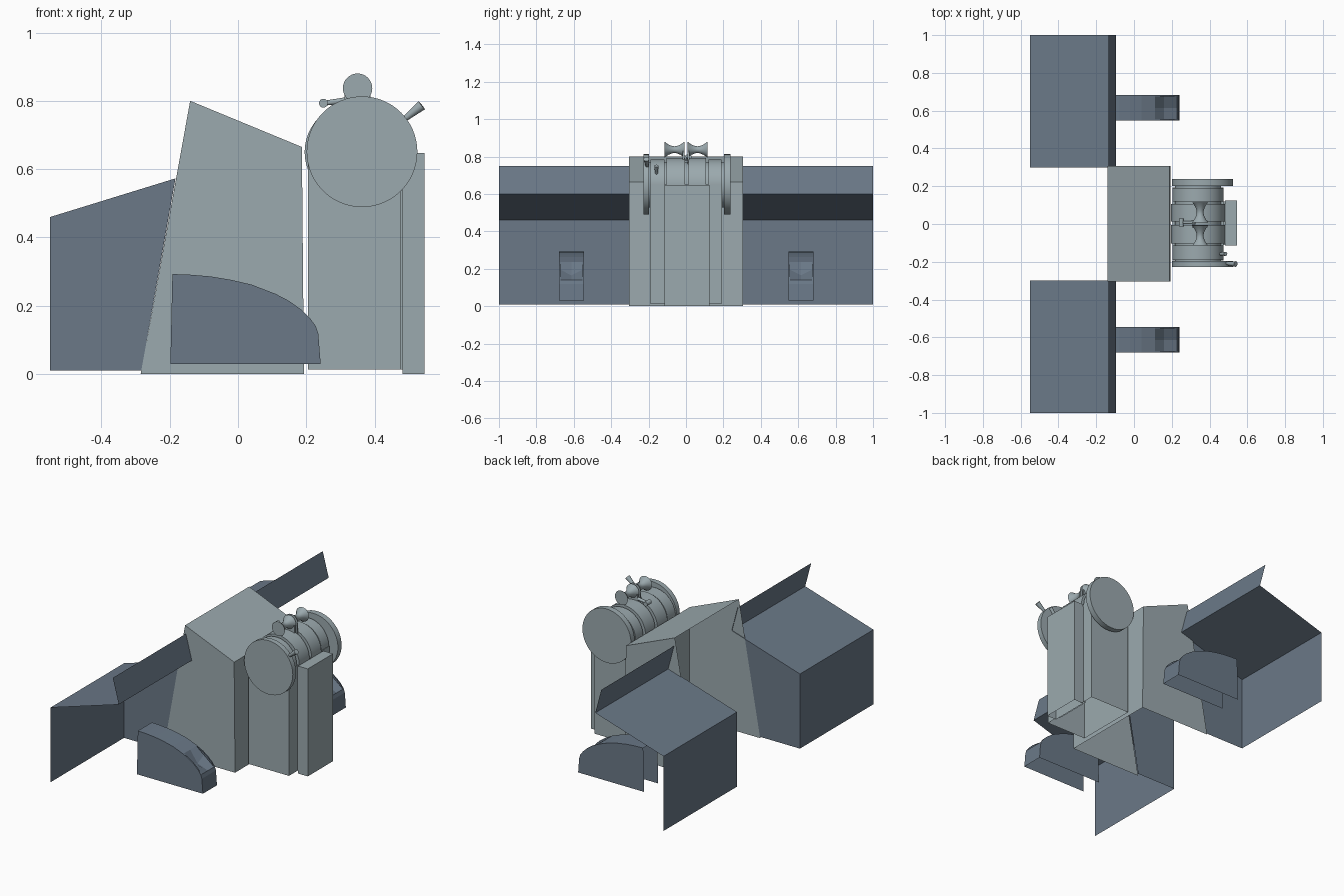
import bpy, bmesh, math
from mathutils import Vector, Matrix

if "Cube" in bpy.data.objects:
    bpy.data.objects.remove(bpy.data.objects["Cube"])


def material(name, rgb):
    m = bpy.data.materials.new(name)
    m.diffuse_color = (*rgb, 1)
    m.use_nodes = True
    m.node_tree.nodes["Principled BSDF"].inputs["Base Color"].default_value = m.diffuse_color
    return m


BLUE = material("slate_blue", (0.145, 0.19, 0.245))
GREY = material("pale_grey", (0.33, 0.40, 0.425))


def finish(name, bm, mat, smooth=False):
    me = bpy.data.meshes.new(name)
    bm.to_mesh(me)
    bm.free()
    me.materials.append(mat)
    ob = bpy.data.objects.new(name, me)
    bpy.context.collection.objects.link(ob)
    if smooth:
        bpy.ops.object.select_all(action='DESELECT')
        ob.select_set(True)
        bpy.context.view_layer.objects.active = ob
        bpy.ops.object.shade_smooth_by_angle(angle=math.radians(35))
    return ob


def sheets(name, polys, mat):
    """Thin shell made of flat polygons."""
    bm = bmesh.new()
    for p in polys:
        bm.faces.new([bm.verts.new(c) for c in p])
    bmesh.ops.remove_doubles(bm, verts=bm.verts, dist=1e-4)
    bmesh.ops.recalc_face_normals(bm, faces=bm.faces)
    return finish(name, bm, mat)


def strip(profile, y0, y1):
    """Quads along an xz profile, spanning y0..y1."""
    return [[(a[0], y0, a[1]), (b[0], y0, b[1]), (b[0], y1, b[1]), (a[0], y1, a[1])]
            for a, b in zip(profile, profile[1:])]


def side(profile, y):
    return [(x, y, z) for x, z in profile]


def open_box(name, x0, x1, y0, y1, z0, z1, mat):
    """Box without a bottom."""
    prof = [(x0, z0), (x0, z1), (x1, z1), (x1, z0)]
    return sheets(name, strip(prof, y0, y1) + [side(prof, y0), side(prof, y1)], mat)


def rod(name, a, b, r0, r1, mat, seg=24):
    """Cylinder or cone between two points."""
    a, b = Vector(a), Vector(b)
    d = b - a
    bm = bmesh.new()
    bmesh.ops.create_cone(bm, cap_ends=True, segments=seg, radius1=r0, radius2=r1, depth=d.length,
                          matrix=Matrix.Translation((a + b) / 2) @ d.to_track_quat('Z', 'Y').to_matrix().to_4x4())
    return finish(name, bm, mat, True)


# Side dashboards: rear plate, inner wall, sloping shelf and raised screen
for tag, s in (("right", -1), ("left", 1)):
    yi, yo = 0.3 * s, 1.0 * s
    back = [(-0.55, 0.01), (-0.55, 0.46), (-0.095, 0.60), (-0.135, 0.75)]
    wall = [(-0.55, 0.01), (-0.55, 0.46), (-0.183, 0.573), (-0.283, 0.01)]
    sheets("dashboard_" + tag, strip(back, yi, yo) + [side(wall, yi)], BLUE)

# Pedal housings, hollow, with a curved top and a recess at the front
for tag, yc in (("right", -0.613), ("left", 0.615)):
    y0, y1 = yc - 0.067, yc + 0.067
    a, b = y0 + 0.008, y1 - 0.008
    rear = [(-0.192, 0.293), (-0.14, 0.291), (-0.08, 0.286), (-0.02, 0.276), (0.04, 0.262), (0.11, 0.235)]
    gap = [(0.11, 0.235), (0.15, 0.214), (0.185, 0.189), (0.21, 0.165), (0.228, 0.14)]
    nose = [(0.228, 0.14), (0.235, 0.118), (0.242, 0.03)]
    outline = [(-0.198, 0.03)] + rear + gap[1:] + nose[1:]
    faces = strip(rear, y0, y1) + strip(nose, y0, y1)
    faces += strip(gap, y0, a) + strip(gap, b, y1)
    faces += [side(outline, y0), side(outline, y1)]
    # V-shaped pedal plate inside the recess
    faces += [[(0.11, y, 0.235), (0.11, yc, 0.235), (0.16, yc, 0.165), (0.16, y, 0.195)] for y in (a, b)]
    faces += [[(0.16, y, 0.195), (0.16, yc, 0.165), (0.228, yc, 0.14), (0.228, y, 0.14)] for y in (a, b)]
    sheets("pedal_housing_" + tag, faces, BLUE)

# Centre console: sloping top, front wall and side walls, open behind and below
con = [(-0.285, 0), (-0.14, 0.80), (0.187, 0.665), (0.193, 0)]
sheets("centre_console", strip(con[1:], -0.304, 0.306) + [side(con, -0.304), side(con, 0.306)], GREY)

# Lever pedestal
open_box("pedestal", 0.205, 0.475, -0.193, 0.192, 0.014, 0.65, GREY)
open_box("pedestal_front", 0.482, 0.546, -0.115, 0.125, 0, 0.648, GREY)
open_box("pedestal_joint", 0.46, 0.484, -0.11, 0.12, 0.014, 0.64, GREY)

# Rounded drum segments with a smaller core showing in the slots
for i, (y0, y1) in enumerate(((-0.19, -0.115), (-0.103, -0.006), (0.014, 0.107), (0.119, 0.19))):
    r = 0.135 if i in (0, 3) else 0.143
    rod(f"drum_segment_{i + 1}", (0.338, y0, 0.65), (0.338, y1, 0.65), r, r, GREY, 48)
rod("drum_core", (0.338, -0.2, 0.65), (0.338, 0.205, 0.65), 0.122, 0.122, GREY, 48)

# Trim wheels
for tag, y0, y1 in (("right", -0.228, -0.197), ("left", 0.202, 0.237)):
    rod("trim_wheel_" + tag, (0.363, y0, 0.651), (0.363, y1, 0.651), 0.162, 0.162, GREY, 64)
rod("trim_wheel_handle", (0.488, -0.208, 0.747), (0.538, -0.212, 0.787), 0.008, 0.015, GREY)

# Thrust levers: waisted spool grips on thin arms
for tag, y0, y1 in (("right", -0.115, -0.008), ("left", 0.008, 0.115)):
    bm = bmesh.new()
    n, seg = 14, 32
    rings = []
    for i in range(n + 1):
        t = 2 * i / n - 1
        r = 0.018 + 0.025 * abs(t) ** 1.8
        y = y0 + (y1 - y0) * i / n
        rings.append([bm.verts.new((0.35 + r * math.cos(k * math.tau / seg), y,
                                    0.837 + r * math.sin(k * math.tau / seg))) for k in range(seg)])
    for p, q in zip(rings, rings[1:]):
        for k in range(seg):
            bm.faces.new((p[k], p[(k + 1) % seg], q[(k + 1) % seg], q[k]))
    bm.faces.new(rings[0])
    bm.faces.new(rings[-1])
    bmesh.ops.recalc_face_normals(bm, faces=bm.faces)
    finish("thrust_grip_" + tag, bm, GREY, True)
    ya = y1 if y1 < 0 else y0
    yb = ya + math.copysign(0.01, ya)
    arm = [(0.31, 0.76), (0.312, 0.83), (0.388, 0.83), (0.39, 0.76)]
    sheets("thrust_arm_" + tag, strip(arm, ya, yb) + [side(arm, ya), side(arm, yb)], GREY)

# Small levers
rod("rear_lever_knob", (0.25, -0.012, 0.793), (0.25, 0.03, 0.793), 0.013, 0.013, GREY)
rod("rear_lever_arm", (0.25, 0.008, 0.793), (0.325, 0.008, 0.802), 0.007, 0.01, GREY)
rod("flap_lever", (0.44, -0.158, 0.69), (0.485, -0.158, 0.75), 0.006, 0.011, GREY)
